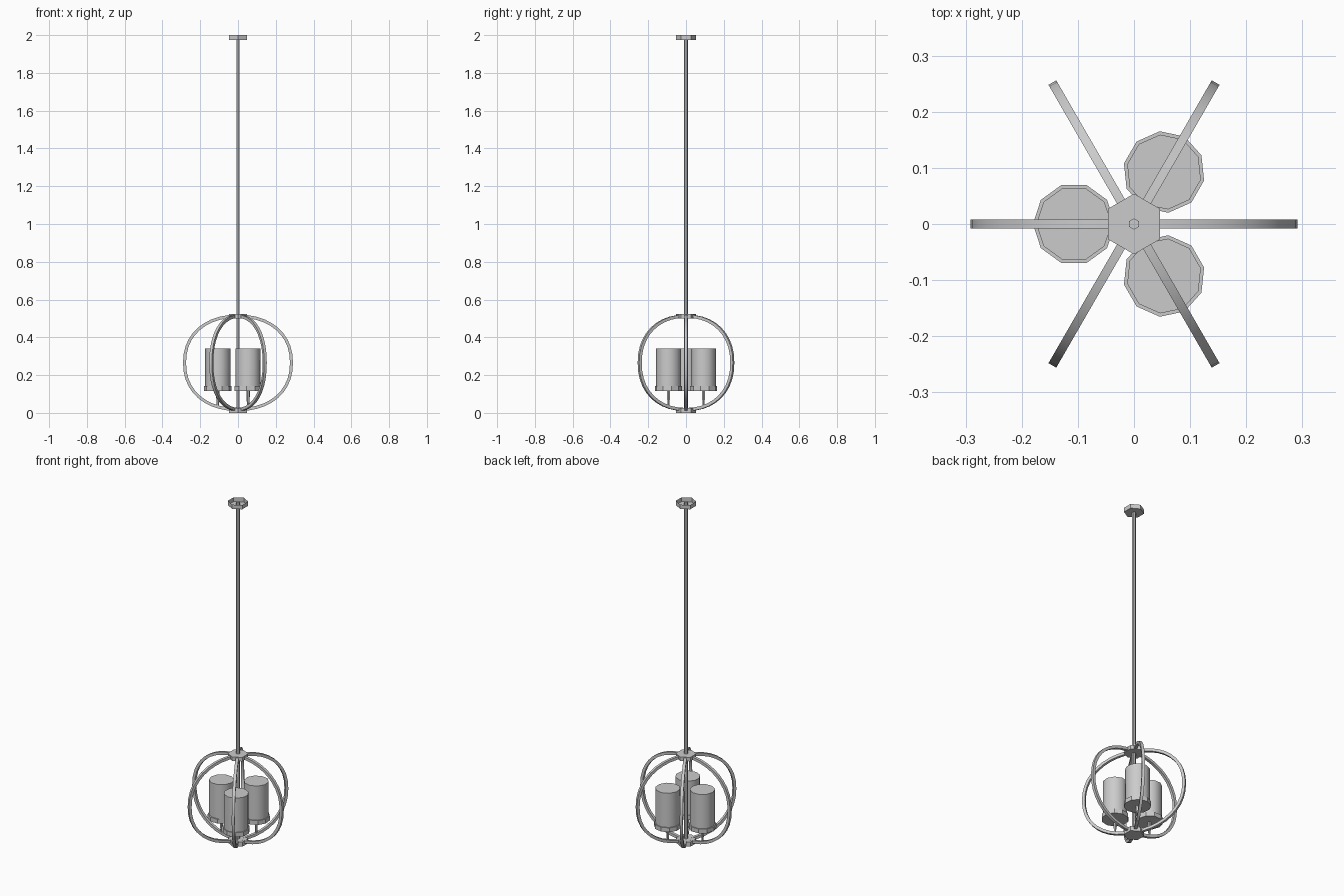
import bpy, bmesh
from math import sin, cos, pi, radians
from mathutils import Vector

if "Cube" in bpy.data.objects:
    bpy.data.objects.remove(bpy.data.objects["Cube"])


def make_object(name, bm, smooth=False):
    bmesh.ops.recalc_face_normals(bm, faces=bm.faces)
    me = bpy.data.meshes.new(name)
    bm.to_mesh(me)
    bm.free()
    ob = bpy.data.objects.new(name, me)
    bpy.context.collection.objects.link(ob)
    if smooth:
        bpy.context.view_layer.objects.active = ob
        ob.select_set(True)
        bpy.ops.object.shade_smooth_by_angle(angle=radians(40))
        ob.select_set(False)
    return ob


def lathe(name, profile, sides, center=(0, 0), turn=0.0, cap_top=True, smooth=False):
    """Stack n-sided rings from (radius, z) pairs."""
    bm = bmesh.new()
    rings = []
    for r, z in profile:
        rings.append([bm.verts.new((center[0] + r * cos(turn + 2 * pi * i / sides),
                                    center[1] + r * sin(turn + 2 * pi * i / sides), z))
                      for i in range(sides)])
    for a, b in zip(rings, rings[1:]):
        for i in range(sides):
            j = (i + 1) % sides
            bm.faces.new((a[i], a[j], b[j], b[i]))
    bm.faces.new(rings[0])
    if cap_top:
        bm.faces.new(rings[-1])
    return make_object(name, bm, smooth)


def rib(name, angle, steps=20, a=0.283, b=0.247, zc=0.265, n=2.2, half=0.008):
    """Square bar swept along a rounded half-arc from top hub to bottom hub."""
    def point(t):
        c, s = cos(t), sin(t)
        return Vector((a * abs(c) ** (2 / n), 0, b * abs(s) ** (2 / n) * (1 if s >= 0 else -1)))
    ts = [pi / 2 - pi * i / steps for i in range(steps + 1)]
    pts = [point(t) for t in ts]
    pts[0].x = pts[-1].x = 0.0
    out = Vector((cos(angle), sin(angle), 0))
    side = Vector((-sin(angle), cos(angle), 0))
    bm = bmesh.new()
    rings = []
    for i, p in enumerate(pts):
        d = (pts[min(i + 1, steps)] - pts[max(i - 1, 0)]).normalized()
        nx, nz = -d.z, d.x
        ring = []
        for u, v in ((-1, -1), (1, -1), (1, 1), (-1, 1)):
            r, z = p.x + nx * u * half, p.z + nz * u * half + zc
            ring.append(bm.verts.new(out * r + side * v * half + Vector((0, 0, z))))
        rings.append(ring)
    for q, w in zip(rings, rings[1:]):
        for i in range(4):
            j = (i + 1) % 4
            bm.faces.new((q[i], q[j], w[j], w[i]))
    bm.faces.new(rings[0])
    bm.faces.new(rings[-1])
    return make_object(name, bm, True)


HEX = pi / 2

# Ceiling cup (open at the top) and hanging rod
lathe("ceiling_canopy", [(0.054, 1.975), (0.054, 2.0)], 6, turn=HEX, cap_top=False)
lathe("hanging_rod", [(0.01, 0.005), (0.01, 1.995)], 6, turn=HEX, smooth=False)

# Hexagonal hubs joining the cage bars
lathe("top_hub", [(0.054, 0.5), (0.054, 0.523)], 6, turn=HEX)
lathe("bottom_hub", [(0.054, 0.0), (0.054, 0.027)], 6, turn=HEX)

# Six cage bars
for k in range(6):
    rib(f"cage_bar_{k + 1}", k * pi / 3)

# Three lamps standing on alternate cage bars
for k in range(3):
    ang = pi / 3 + k * 2 * pi / 3
    c = (0.107 * cos(ang), 0.107 * sin(ang))
    lathe(f"lamp_stem_{k + 1}", [(0.005, 0.025), (0.009, 0.09), (0.009, 0.12)], 6, c, ang)
    lathe(f"lamp_dish_{k + 1}", [(0.073, 0.117), (0.073, 0.142)], 10, c, ang)
    lathe(f"lamp_shade_{k + 1}", [(0.067, 0.13), (0.067, 0.342)], 10, c, ang, smooth=True)
